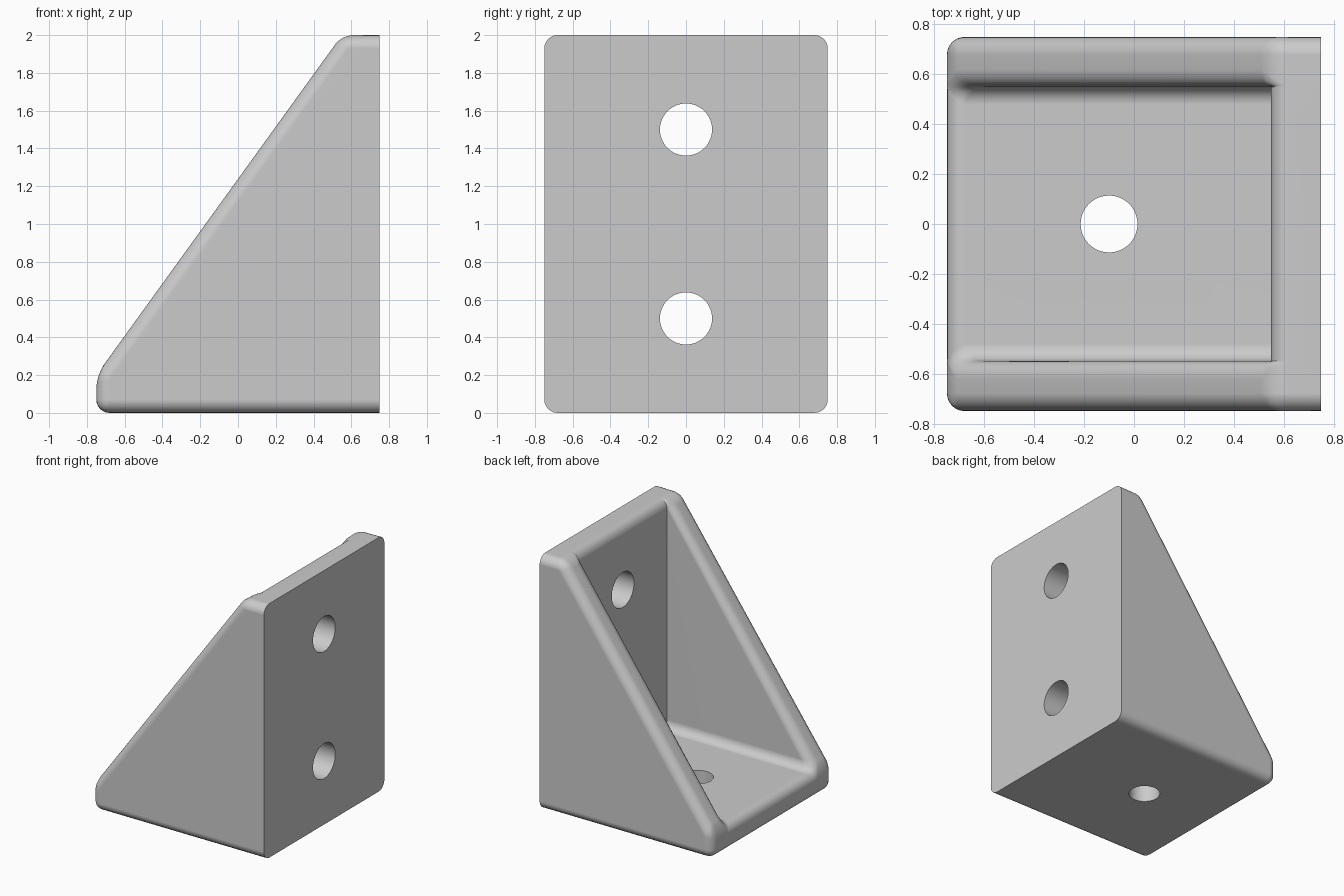
import bpy
import bmesh
import math

cube = bpy.data.objects.get("Cube")
if cube:
    bpy.data.objects.remove(cube, do_unlink=True)

HALF, INNER, WALL, TOP, ROUND = 0.75, 0.55, 0.2, 2.0, 0.07

grey = bpy.data.materials.new("light_grey")
grey.use_nodes = True
grey.diffuse_color = (0.6, 0.6, 0.6, 1)
grey.node_tree.nodes["Principled BSDF"].inputs["Base Color"].default_value = (0.6, 0.6, 0.6, 1)

# Bracket body: triangular side walls, floor and back plate in one shell
bm = bmesh.new()
profile = {"a": (-HALF, 0), "b": (HALF, 0), "c": (HALF, TOP),
           "d": (INNER, TOP), "e": (-HALF, WALL)}
pocket = {"D": (INNER, TOP), "E": (-HALF, WALL), "F": (INNER, WALL)}
verts = {}
for side in (-1, 1):
    for points, y in ((profile, HALF), (pocket, INNER)):
        for key, (x, z) in points.items():
            verts[key, side] = bm.verts.new((x, side * y, z))


def face(left, right=""):
    """Face through named points on the left (-y) and then the right (+y) side."""
    bm.faces.new([verts[k, -1] for k in left] + [verts[k, 1] for k in right])


for left, right in (("ab", "ba"), ("bc", "cb"), ("Ddc", "cdD"),
                    ("Eea", "aeE"), ("EF", "FE"), ("FD", "DF")):
    face(left, right)
for ring in ("abcde", "deED", "DEF"):
    face(ring)
    face("", ring)
bmesh.ops.recalc_face_normals(bm, faces=bm.faces)

# Round every edge except the back outline and the inside of the back plate
sharp = set()
for side in (-1, 1):
    for p, q in (("b", "c"), ("D", "F")):
        sharp.add(bm.edges.get((verts[p, side], verts[q, side])))
for k in "bcF":
    sharp.add(bm.edges.get((verts[k, -1], verts[k, 1])))
bmesh.ops.bevel(bm, geom=[e for e in bm.edges if e not in sharp], offset=ROUND,
                offset_type='OFFSET', segments=6, profile=0.5,
                affect='EDGES', clamp_overlap=True)
mesh = bpy.data.meshes.new("corner_bracket")
bm.to_mesh(mesh)
bm.free()
mesh.materials.append(grey)
bracket = bpy.data.objects.new("corner_bracket", mesh)
bpy.context.collection.objects.link(bracket)


# Screw holes
def drill(location, radius, rotation):
    bpy.ops.mesh.primitive_cylinder_add(vertices=48, radius=radius, depth=0.6,
                                        location=location, rotation=rotation)
    cutter = bpy.context.object
    cutter.name = "hole_cutter"
    cutter.hide_render = True
    cutter.data.materials.append(grey)
    cut = bracket.modifiers.new("hole", 'BOOLEAN')
    cut.operation = 'DIFFERENCE'
    cut.solver = 'EXACT'
    cut.object = cutter
    bpy.context.view_layer.objects.active = bracket
    bpy.ops.object.modifier_apply(modifier=cut.name)
    bpy.data.objects.remove(cutter, do_unlink=True)


for z in (0.5, 1.5):
    drill((0.65, 0, z), 0.138, (0, math.pi / 2, 0))
drill((-0.1, 0, 0.1), 0.114, (0, 0, 0))

# Smooth rounds with flat main faces
bpy.ops.object.select_all(action='DESELECT')
bracket.select_set(True)
bpy.context.view_layer.objects.active = bracket
bpy.ops.object.shade_smooth_by_angle(angle=math.radians(35))
weighted = bracket.modifiers.new("flat_faces", 'WEIGHTED_NORMAL')
weighted.keep_sharp = True
